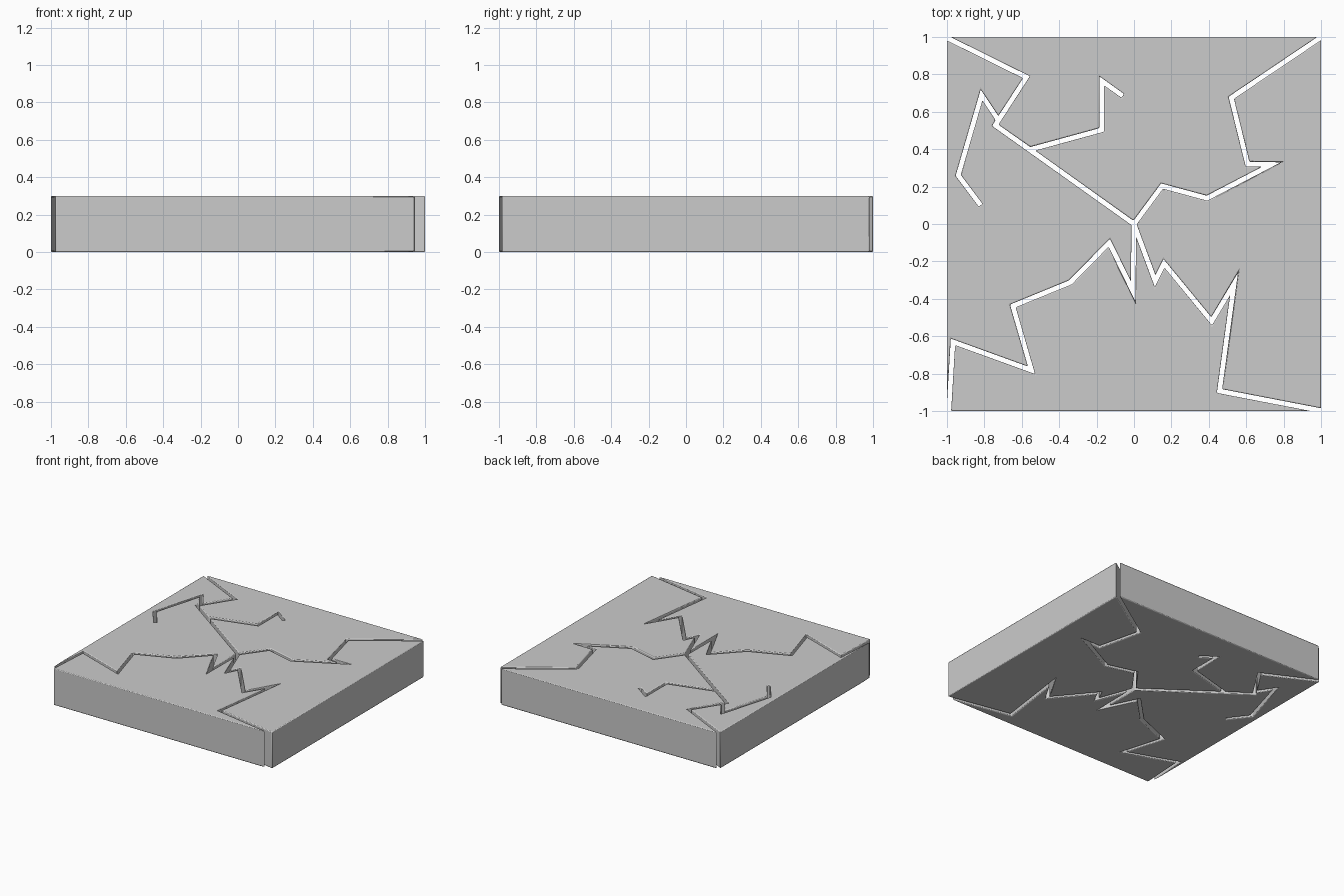
import bpy, bmesh, math
from mathutils import Vector

if "Cube" in bpy.data.objects:
    bpy.data.objects.remove(bpy.data.objects["Cube"])

H = 0.30        # slab thickness
HALF = 0.0125   # half the crack width

# Centre lines of the cracks, seen from above
CRACKS = [
    # back left crack, its two dead-end branches
    [(0.01, -0.007), (-0.56, 0.40), (-0.742, 0.528), (-0.575, 0.785), (-1.08, 1.035)],
    [(-0.725, 0.555), (-0.815, 0.69), (-0.94, 0.26), (-0.82, 0.10)],
    [(-0.56, 0.397), (-0.172, 0.503), (-0.172, 0.765), (-0.06, 0.685)],
    # back right crack
    [(-0.006, -0.008), (0.15, 0.203), (0.39, 0.138), (0.735, 0.318), (0.607, 0.32),
     (0.52, 0.675), (1.08, 1.052)],
    # front right crack
    [(-0.004, 0.01), (0.113, -0.305), (0.16, -0.21), (0.415, -0.52), (0.535, -0.32),
     (0.457, -0.893), (1.10, -1.017)],
    # front left crack
    [(0, 0.01), (-0.005, -0.36), (-0.132, -0.10), (-0.34, -0.312), (-0.648, -0.438),
     (-0.548, -0.782), (-0.968, -0.63), (-0.995, -1.08)],
]


def crack_cutter(points):
    """Mitred ribbon along the centre line, extruded through the slab."""
    pts = [Vector(p) for p in points]
    bm = bmesh.new()
    rows = []
    for i, p in enumerate(pts):
        a = (p - pts[i - 1]).normalized() if i else (pts[1] - p).normalized()
        b = (pts[i + 1] - p).normalized() if i < len(pts) - 1 else a
        na, nb = Vector((-a.y, a.x)), Vector((-b.y, b.x))
        m = (na + nb).normalized()
        m *= HALF / m.dot(na)
        rows.append([bm.verts.new((q.x, q.y, z)) for q, z in
                     ((p + m, -0.1), (p - m, -0.1), (p - m, H + 0.1), (p + m, H + 0.1))])
    for r, s in zip(rows, rows[1:]):
        for k in range(4):
            bm.faces.new((r[k], r[(k + 1) % 4], s[(k + 1) % 4], s[k]))
    bm.faces.new(rows[0])
    bm.faces.new(rows[-1])
    bmesh.ops.recalc_face_normals(bm, faces=bm.faces)
    me = bpy.data.meshes.new("crack_cutter")
    bm.to_mesh(me)
    bm.free()
    ob = bpy.data.objects.new("crack_cutter", me)
    bpy.context.collection.objects.link(ob)
    ob.hide_render = True
    return ob


# Square slab
bpy.ops.mesh.primitive_cube_add(size=2, location=(0, 0, H / 2))
slab = bpy.context.object
slab.scale = (1, 1, H / 2)
bpy.ops.object.transform_apply(location=True, scale=True)

# Cut every crack right through
cutters = [crack_cutter(c) for c in CRACKS]
for c in cutters:
    mod = slab.modifiers.new("crack", 'BOOLEAN')
    mod.operation, mod.solver, mod.object = 'DIFFERENCE', 'EXACT', c
    bpy.ops.object.modifier_apply(modifier=mod.name)
for c in cutters:
    bpy.data.objects.remove(c)

# Tidy the cut slab, then split it into its loose pieces
bm = bmesh.new()
bm.from_mesh(slab.data)
bmesh.ops.remove_doubles(bm, verts=bm.verts, dist=0.001)
bmesh.ops.dissolve_limit(bm, angle_limit=math.radians(1), verts=bm.verts, edges=bm.edges)
bm.to_mesh(slab.data)
bm.free()
bpy.ops.object.mode_set(mode='EDIT')
bpy.ops.mesh.select_all(action='SELECT')
bpy.ops.mesh.separate(type='LOOSE')
bpy.ops.object.mode_set(mode='OBJECT')

# Name the pieces by position and soften their edges
for ob in list(bpy.context.scene.objects):
    n = len(ob.data.vertices)
    c = sum((v.co for v in ob.data.vertices), Vector()) / n
    side = ("right" if c.x > 0 else "left") if abs(c.x) > abs(c.y) else ("back" if c.y > 0 else "front")
    ob.name = side + "_slab_piece"
    bev = ob.modifiers.new("soft_edges", 'BEVEL')
    bev.width, bev.segments = 0.006, 2
    bev.limit_method, bev.angle_limit = 'ANGLE', math.radians(40)
    bpy.ops.object.select_all(action='DESELECT')
    ob.select_set(True)
    bpy.context.view_layer.objects.active = ob
    bpy.ops.object.shade_smooth_by_angle(angle=math.radians(35))
